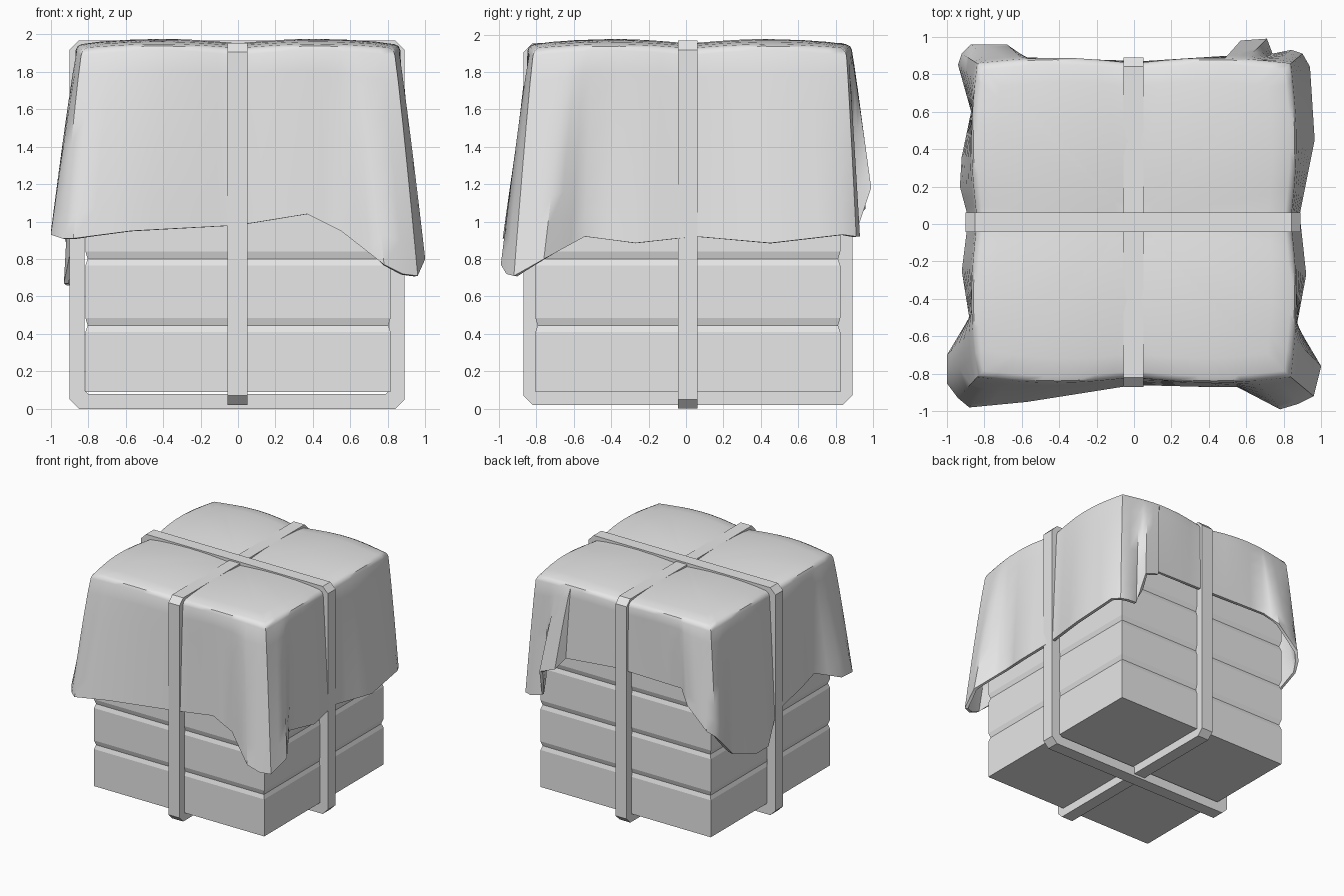
import bpy
import bmesh
import math
from mathutils import Vector

default_cube = bpy.data.objects.get("Cube")
if default_cube:
    bpy.data.objects.remove(default_cube, do_unlink=True)

GREY = (0.8, 0.8, 0.8, 1)
grey = bpy.data.materials.new("plain_grey")
grey.use_nodes = True
grey.diffuse_color = GREY
grey.node_tree.nodes["Principled BSDF"].inputs["Base Color"].default_value = GREY


def make_object(name, verts, faces):
    """Mesh object from points and faces, with normals facing outwards."""
    mesh = bpy.data.meshes.new(name)
    bm = bmesh.new()
    points = [bm.verts.new(v) for v in verts]
    for face in faces:
        bm.faces.new([points[i] for i in face])
    bmesh.ops.recalc_face_normals(bm, faces=bm.faces)
    bm.to_mesh(mesh)
    bm.free()
    mesh.materials.append(grey)
    obj = bpy.data.objects.new(name, mesh)
    bpy.context.collection.objects.link(obj)
    return obj


def bridge(rings, count):
    """Quads between consecutive closed rings of equal length."""
    faces = []
    for r in range(rings - 1):
        for i in range(count):
            j = (i + 1) % count
            faces.append((r * count + i, r * count + j,
                          (r + 1) * count + j, (r + 1) * count + i))
    return faces


# Crate: square column with shallow V grooves
HALF, MID_Y, BASE, TOP = 0.815, 0.01, 0.09, 1.87
levels = [(HALF, BASE)]
for groove in (0.445, 0.80, 1.155, 1.51):
    levels += [(HALF, groove - 0.035), (HALF - 0.012, groove), (HALF, groove + 0.04)]
levels.append((HALF, TOP))
SIGNS = ((-1, -1), (1, -1), (1, 1), (-1, 1))
crate_verts = [(sx * h, sy * h + MID_Y, z) for h, z in levels for sx, sy in SIGNS]
crate_faces = bridge(len(levels), 4)
crate_faces += [(3, 2, 1, 0), tuple(range(len(crate_verts) - 4, len(crate_verts)))]
make_object("crate", crate_verts, crate_faces)


# Straps: chamfered rectangular loops around the crate
def loop_profile(half, low, high, cut):
    return [(-half + cut, low), (half - cut, low), (half, low + cut), (half, high - cut),
            (half - cut, high), (-half + cut, high), (-half, high - cut), (-half, low + cut)]


def make_strap(name, half, low, high, place):
    outer = loop_profile(half, low, high, 0.05)
    inner = loop_profile(half - 0.08, low + 0.08, high - 0.08, 0.02)
    width = 0.0525
    sections = [(outer, -width), (outer, width), (inner, width), (inner, -width),
                (outer, -width)]
    verts = [place(a, w, z) for ring, w in sections[:-1] for a, z in ring]
    total = len(verts)
    faces = [tuple(i % total for i in f) for f in bridge(len(sections), 8)]
    make_object(name, verts, faces)


make_strap("front_to_back_strap", 0.88, 0.02, 1.955, lambda a, w, z: (w - 0.003, a + MID_Y, z))
make_strap("side_to_side_strap", 0.895, 0.0, 1.968, lambda a, w, z: (a - 0.005, w + MID_Y, z))

# Cloth cover: hem path, counter-clockwise from the front right corner
HEM = [
    (-.94, -.93, .91), (-.88, -.98, .91), (-.57, -.95, .95), (0, -.86, .98),
    (.37, -.87, 1.04), (.55, -.87, .95), (.78, -.99, .77), (.88, -.96, .72),
    (.96, -.92, .71), (1, -.76, .80), (.87, -.54, .92), (.92, -.27, .885),
    (.885, .05, .92), (.965, .45, .885), (.94, .84, .93), (.90, .91, .92),
    (.84, .93, .92), (.74, .91, .94), (.71, .99, 1.18), (.57, .98, 1.23),
    (.52, .90, 1.31), (.05, .87, 1.34), (-.58, .89, 1.34), (-.68, .96, 1.25),
    (-.87, .96, 1.07), (-.92, .91, 1.02), (-.94, .85, .95), (-.87, .60, .74),
    (-.92, .36, .66), (-.93, .20, .67), (-.885, .03, .89), (-.92, -.25, .99),
    (-.88, -.50, 1.02), (-1, -.70, .94), (-1, -.85, .93),
]


def refine(path, step):
    """Split long stretches of a closed path."""
    result = []
    for i, point in enumerate(path):
        a, b = Vector(point), Vector(path[(i + 1) % len(path)])
        parts = max(1, math.ceil((b - a).length / step))
        result += [a.lerp(b, k / parts) for k in range(parts)]
    return result


RIM, RIM_Y = 0.838, 0.02


def bulge(t):
    return abs(math.sin(math.pi * t / RIM))


def rim_point(p):
    """Point on the puffed square rim above a hem point."""
    x, y = p.x, p.y
    along = max(abs(x), abs(y))
    x, y = x * RIM / along, y * RIM / along
    # Pull near-corner points into the corner so that it stays crisp
    if min(abs(x), abs(y)) > 0.94 * RIM:
        x, y = math.copysign(RIM, x), math.copysign(RIM, y)
    puff = 0.03
    if abs(x) > abs(y):
        x += math.copysign(puff * bulge(y), x)
    elif abs(y) > abs(x):
        y += math.copysign(puff * bulge(x), y)
    return Vector((x, y, 0))


def top_height(x, y):
    return 1.928 + 0.024 * (bulge(x) + bulge(y))


hem = refine(HEM, 0.14)
rims = [rim_point(p) for p in hem]
count = len(hem)
cloth_verts = []
# Hanging sides, from the hem up to just below the rim
for t in (1, 0.85, 0.7, 0.5, 0.3, 0.12, 0):
    for p, r in zip(hem, rims):
        upper = Vector((r.x, r.y + RIM_Y, top_height(r.x, r.y) - 0.04))
        spot = upper.lerp(p, t ** 0.9)
        spot.z = upper.z + (p.z - upper.z) * t
        cloth_verts.append(spot)
# Rounded rim and puffed top
for scale, drop in ((0.988, 0.016), (0.96, 0.004), (0.85, 0), (0.7, 0), (0.5, 0), (0.3, 0), (0.12, 0)):
    for r in rims:
        x, y = r.x * scale, r.y * scale
        cloth_verts.append(Vector((x, y + RIM_Y, top_height(x, y) - drop)))
rows = len(cloth_verts) // count
cloth_faces = bridge(rows, count)
cloth_verts.append(Vector((0, RIM_Y, top_height(0, 0))))
last = (rows - 1) * count
cloth_faces += [(last + i, last + (i + 1) % count, len(cloth_verts) - 1) for i in range(count)]
cloth = make_object("cloth_cover", cloth_verts, cloth_faces)

# Merge the points gathered at the corners, then give the cloth thickness
bm = bmesh.new()
bm.from_mesh(cloth.data)
bmesh.ops.remove_doubles(bm, verts=bm.verts, dist=0.002)
bmesh.ops.recalc_face_normals(bm, faces=bm.faces)
if sum(f.normal.z * f.calc_area() for f in bm.faces) < 0:
    bmesh.ops.reverse_faces(bm, faces=bm.faces)
bm.to_mesh(cloth.data)
bm.free()
thickness = cloth.modifiers.new("thickness", 'SOLIDIFY')
thickness.thickness = 0.025
thickness.offset = -1
for other in bpy.context.selected_objects:
    other.select_set(False)
bpy.context.view_layer.objects.active = cloth
cloth.select_set(True)
bpy.ops.object.modifier_apply(modifier=thickness.name)
bpy.ops.object.shade_smooth_by_angle(angle=math.radians(40))
